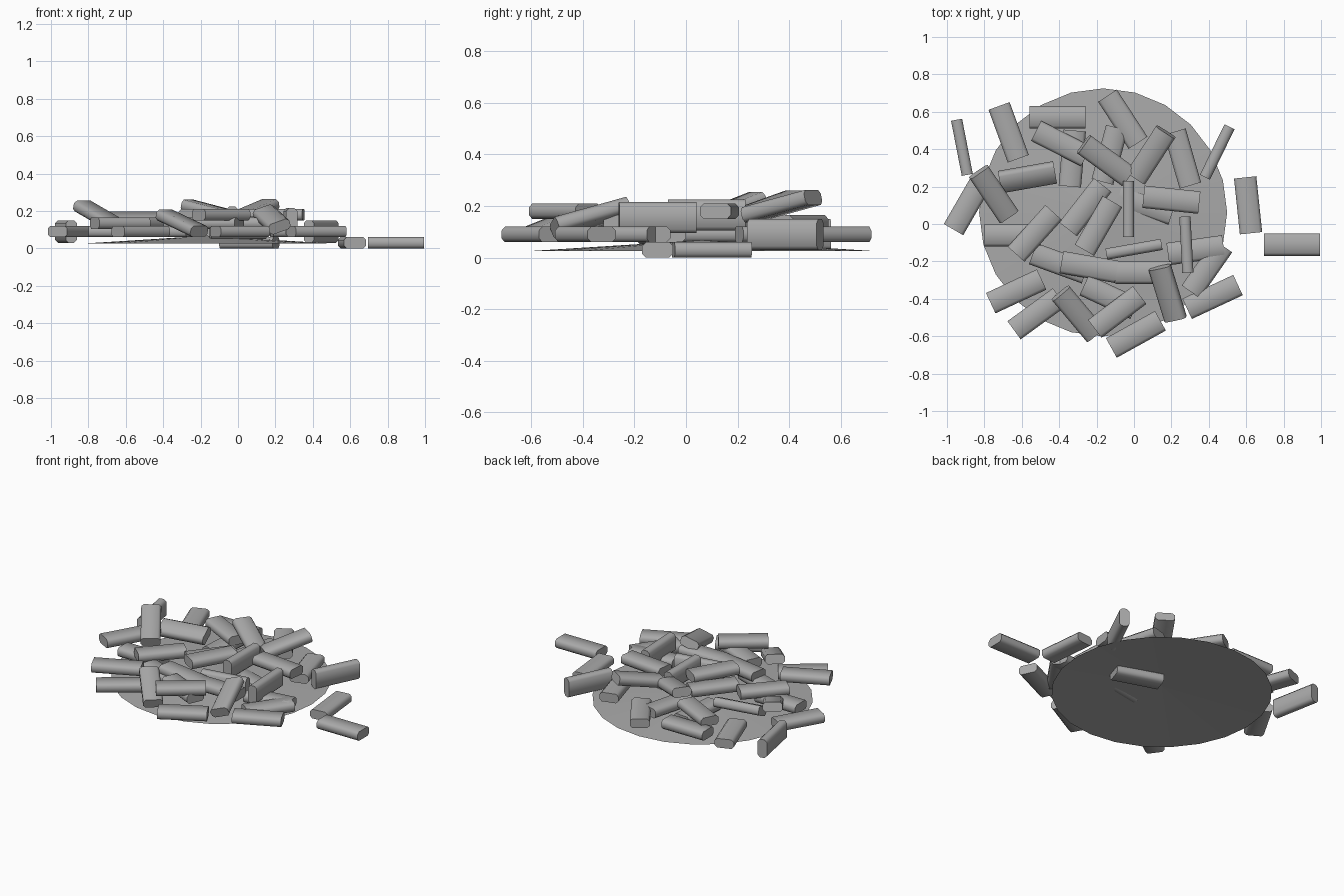
import bpy
import bmesh
from math import radians

# Remove the default cube
default_cube = bpy.data.objects.get("Cube")
if default_cube:
    bpy.data.objects.remove(default_cube, do_unlink=True)

BAR_LENGTH, BAR_WIDTH, BAR_HEIGHT = 0.3, 0.12, 0.06


def make_material(name, value):
    material = bpy.data.materials.new(name)
    material.use_nodes = True
    colour = (value, value, value, 1)
    material.diffuse_color = colour
    shader = material.node_tree.nodes["Principled BSDF"]
    shader.inputs["Base Color"].default_value = colour
    return material


grey = make_material("plain grey", 0.4)


def make_bar_mesh():
    """Straight bar with chamfered long edges and flat, sharp ends."""
    mesh = bpy.data.meshes.new("bar")
    bm = bmesh.new()
    bmesh.ops.create_cube(bm, size=1)
    bmesh.ops.scale(bm, verts=bm.verts, vec=(BAR_LENGTH, BAR_WIDTH, BAR_HEIGHT))
    long_edges = [edge for edge in bm.edges
                  if abs(edge.verts[0].co.x - edge.verts[1].co.x) > BAR_WIDTH]
    bmesh.ops.bevel(bm, geom=long_edges, offset=0.015, segments=1,
                    affect='EDGES', profile=0.5)
    for face in bm.faces:
        face.smooth = abs(face.normal.x) < 0.5
    for edge in bm.edges:
        edge.smooth = all(face.smooth for face in edge.link_faces)
    bm.to_mesh(mesh)
    bm.free()
    mesh.materials.append(grey)
    return mesh


bar_mesh = make_bar_mesh()


def place_bar(name, x, y, z, yaw, pitch=0, roll=0):
    bar = bpy.data.objects.new(name, bar_mesh)
    bar.location = (x, y, z)
    bar.rotation_euler = (radians(roll), radians(pitch), radians(yaw))
    bpy.context.collection.objects.link(bar)


# Shallow conical mound under the pile
bpy.ops.mesh.primitive_cone_add(vertices=24, radius1=0.663, radius2=0, depth=0.042,
                                end_fill_type='NOTHING',
                                location=(-0.165, 0.062, 0.047))
mound = bpy.context.object
mound.name = "mound"
mound.data.materials.append(grey)

# Bars lying flat, grouped by layer height: x, y, yaw
layers = {
    "loose_bar": (0.03, [
        (0.845, -0.11, 0), (0.61, 0.1, -84), (0.06, 0.1, -18)]),
    "bottom_bar": (0.09, [
        (-0.89, 0.1, 60), (-0.67, 0.49, -70), (-0.41, 0.57, 0),
        (-0.06, 0.56, -57), (0.26, 0.35, -74), (-0.65, -0.06, 0),
        (-0.4, -0.21, -20), (0.33, -0.14, 8), (0.39, -0.24, 55),
        (0.42, -0.39, 25), (-0.52, -0.48, 36), (0.01, -0.59, 29),
        (-0.13, 0.37, 75), (-0.33, 0.35, 85)]),
    "middle_bar": (0.135, [
        (-0.39, 0.43, -27), (-0.26, 0.09, 52), (-0.53, -0.05, 48),
        (-0.24, -0.23, -10), (-0.13, -0.39, -25), (-0.63, -0.36, 25),
        (0.05, -0.26, 0)]),
    "upper_bar": (0.18, [
        (0.2, 0.13, -6), (-0.09, -0.47, 37), (-0.19, -0.01, 60)]),
}
for name, (height, spots) in layers.items():
    for x, y, yaw in spots:
        place_bar(name, x, y, height, yaw)

# Bars standing on their long narrow side
for x, y, z, yaw in [(0.445, 0.385, 0.09, 64), (-0.92, 0.41, 0.09, -79),
                     (-0.03, 0.08, 0.165, 90), (0.0, -0.135, 0.11, 10),
                     (0.28, -0.11, 0.155, -87)]:
    place_bar("standing_bar", x, y, z, yaw, roll=90)

# Bars leaning on their neighbours
for x, y, z, yaw, pitch, roll in [
        (-0.75, 0.16, 0.18, -56, 18, 0), (-0.57, 0.25, 0.15, 10, 0, 25),
        (-0.15, 0.34, 0.2, -36, 12, 0), (0.09, 0.37, 0.2, 57, -13, 0),
        (0.18, -0.37, 0.155, -73, 15, 20), (-0.3, -0.48, 0.135, -50, 17, 0)]:
    place_bar("leaning_bar", x, y, z, yaw, pitch, roll)
